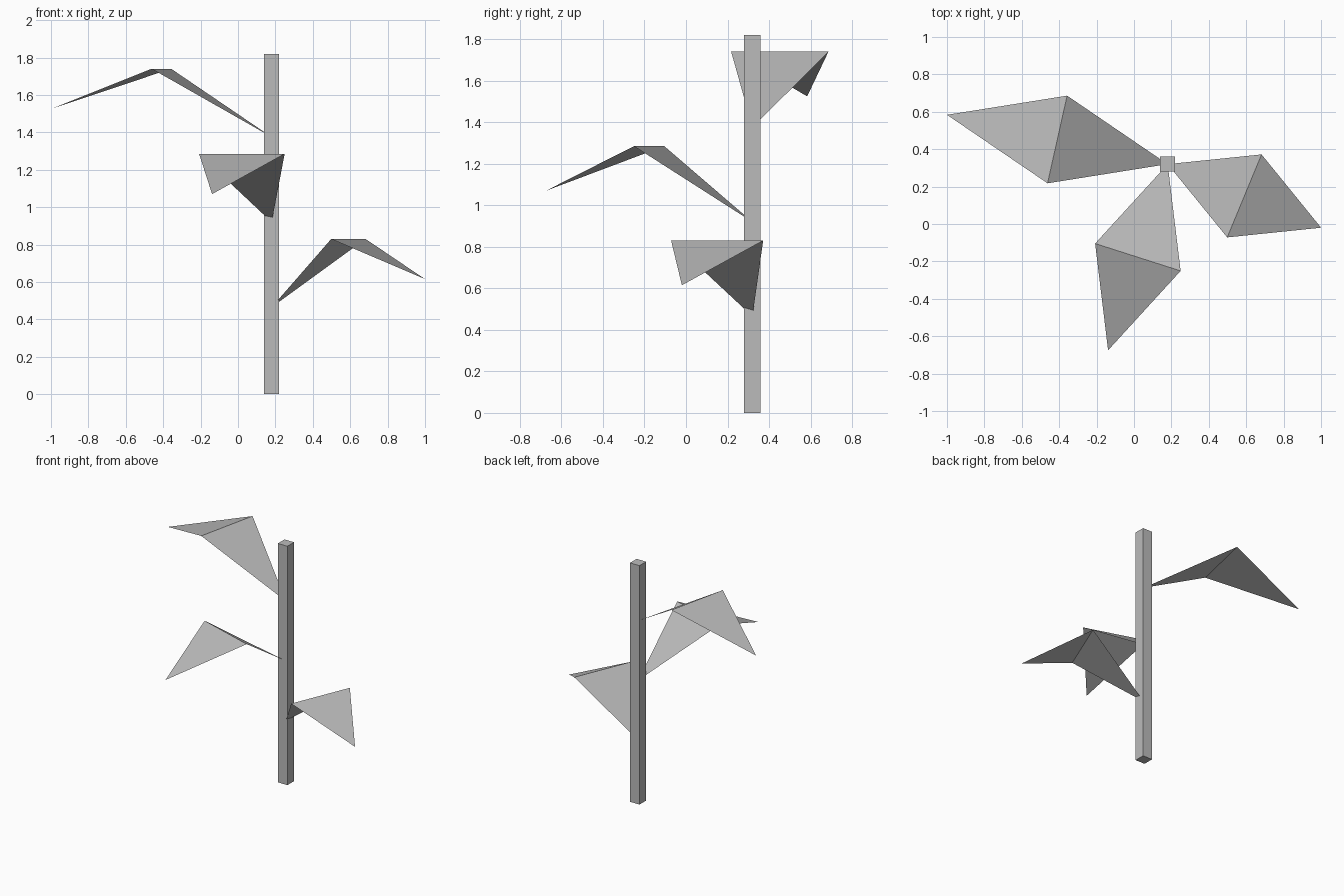
import bpy
import bmesh
from math import radians
from mathutils import Matrix, Vector

if "Cube" in bpy.data.objects:
    bpy.data.objects.remove(bpy.data.objects["Cube"])

STEM_X, STEM_Y = 0.18, 0.32
STEM_WIDTH, STEM_HEIGHT = 0.08, 1.82

grey = bpy.data.materials.new("plain_grey")
grey.use_nodes = True
grey.diffuse_color = (0.5, 0.5, 0.5, 1)
grey.node_tree.nodes["Principled BSDF"].inputs["Base Color"].default_value = (0.5, 0.5, 0.5, 1)


def add_object(name, bm):
    mesh = bpy.data.meshes.new(name)
    bm.to_mesh(mesh)
    bm.free()
    mesh.materials.append(grey)
    obj = bpy.data.objects.new(name, mesh)
    bpy.context.collection.objects.link(obj)
    return obj


# Square stem
bm = bmesh.new()
bmesh.ops.create_cube(bm, size=1)
bmesh.ops.scale(bm, vec=(STEM_WIDTH, STEM_WIDTH, STEM_HEIGHT), verts=bm.verts)
stem = add_object("stem", bm)
stem.location = (STEM_X, STEM_Y, STEM_HEIGHT / 2)


# Leaf: a thin sheet rising to a fold at half length, then drooping to the tip
def add_leaf(name, angle, height, length, half_width=0.24, rise=0.365, droop=0.215):
    bm = bmesh.new()
    base = bm.verts.new((0, 0, 0))
    left = bm.verts.new((length / 2, half_width, rise))
    right = bm.verts.new((length / 2, -half_width, rise))
    tip = bm.verts.new((length, 0, rise - droop))
    bm.faces.new((base, right, left))
    bm.faces.new((left, right, tip))
    leaf = add_object(name, bm)
    leaf.matrix_world = (Matrix.Translation(Vector((STEM_X, STEM_Y, height)))
                         @ Matrix.Rotation(radians(angle), 4, "Z"))


add_leaf("lower_leaf", -22.5, 0.465, 0.888)
add_leaf("middle_leaf", -107.75, 0.92, 1.045)
add_leaf("upper_leaf", 167.4, 1.375, 1.209)
